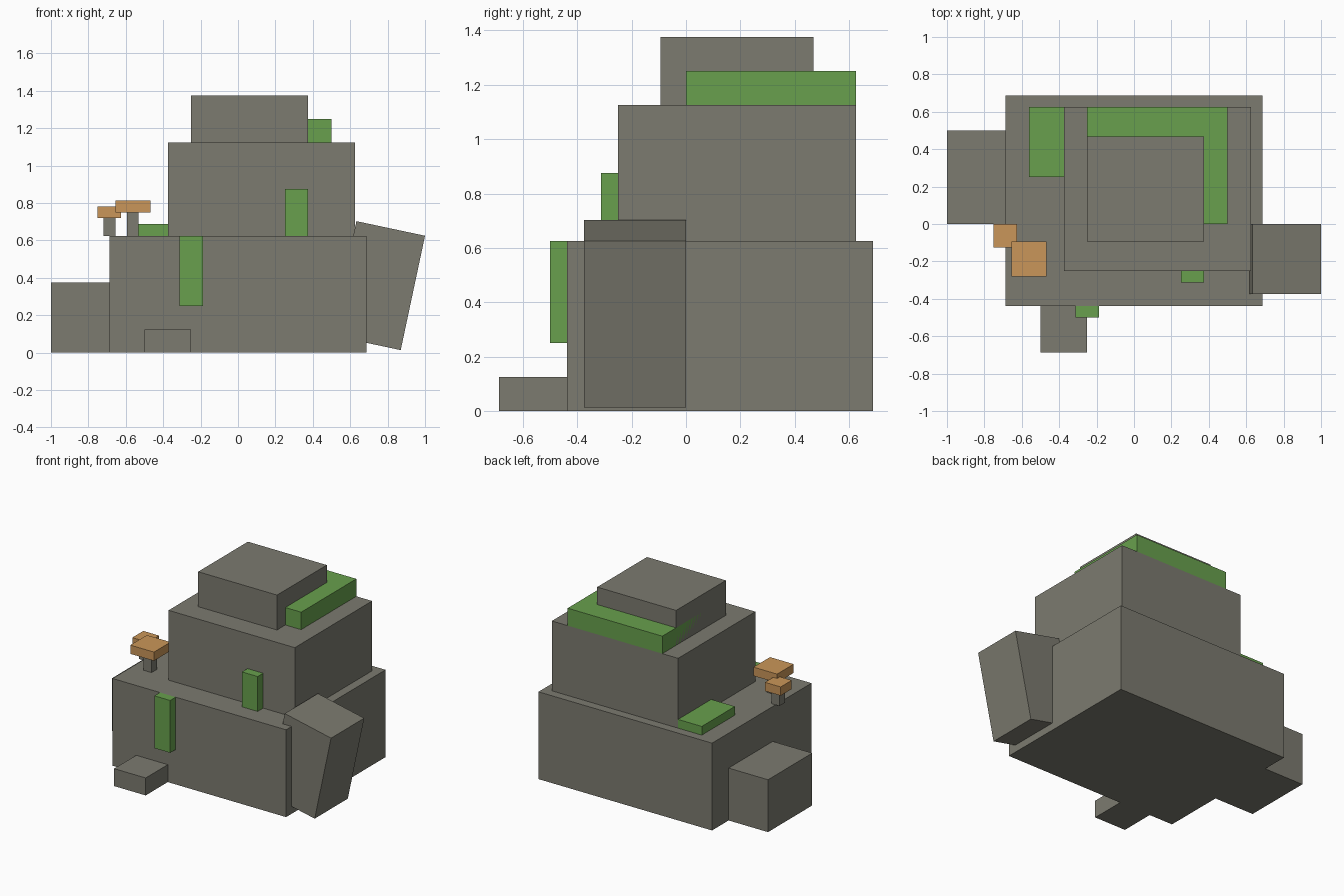
import bpy
from math import radians
from mathutils import Vector

cube = bpy.data.objects.get("Cube")
if cube:
    bpy.data.objects.remove(cube, do_unlink=True)


def material(name, rgb):
    mat = bpy.data.materials.new(name)
    mat.use_nodes = True
    mat.diffuse_color = (*rgb, 1)
    mat.node_tree.nodes["Principled BSDF"].inputs["Base Color"].default_value = (*rgb, 1)
    return mat


stone = material("stone_grey", (0.2, 0.196, 0.16))
moss = material("moss_green", (0.138, 0.352, 0.075))
cap = material("mushroom_orange", (0.59, 0.305, 0.1))


def box(name, low, high, mat, tilt=0):
    """Box between two corners, optionally tilted about y through its centre."""
    low, high = Vector(low), Vector(high)
    bpy.ops.mesh.primitive_cube_add(size=1, location=(low + high) / 2,
                                    rotation=(0, radians(tilt), 0))
    obj = bpy.context.object
    obj.name = name
    obj.scale = high - low
    obj.data.materials.append(mat)
    return obj


def mushroom(name, x, y, cap_bottom, width):
    """Square stem standing on the lower rock, with a flat cap."""
    s, w = 0.0313, width / 2
    box(name + "_stem", (x - s, y - s, 0.625), (x + s, y + s, cap_bottom), stone)
    box(name + "_cap", (x - w, y - w, cap_bottom), (x + w, y + w, cap_bottom + 0.0625), cap)


# Stacked rocks
box("lower_rock", (-0.6875, -0.4375, 0), (0.6875, 0.6875, 0.625), stone)
box("middle_rock", (-0.375, -0.25, 0.625), (0.625, 0.625, 1.125), stone)
box("top_rock", (-0.25, -0.094, 1.125), (0.375, 0.469, 1.375), stone)

# Rocks around the base
box("side_rock", (-1, 0, 0), (-0.6875, 0.5, 0.375), stone)
box("front_step_rock", (-0.5, -0.6875, 0), (-0.25, -0.4375, 0.125), stone)
box("leaning_rock", (0.564, -0.375, 0.046), (0.939, 0, 0.671), stone, tilt=12)

# Moss patches
box("top_moss", (-0.25, 0, 1.125), (0.5, 0.625, 1.25), moss)
box("ledge_moss", (-0.5625, 0.25, 0.625), (-0.375, 0.625, 0.6875), moss)
box("lower_hanging_moss", (-0.3125, -0.5, 0.25), (-0.1875, -0.4375, 0.625), moss)
box("middle_hanging_moss", (0.25, -0.3125, 0.625), (0.375, -0.25, 0.875), moss)

# Mushrooms
mushroom("large_mushroom", -0.5625, -0.1875, 0.75, 0.1875)
mushroom("small_mushroom", -0.6875, -0.0625, 0.719, 0.125)
